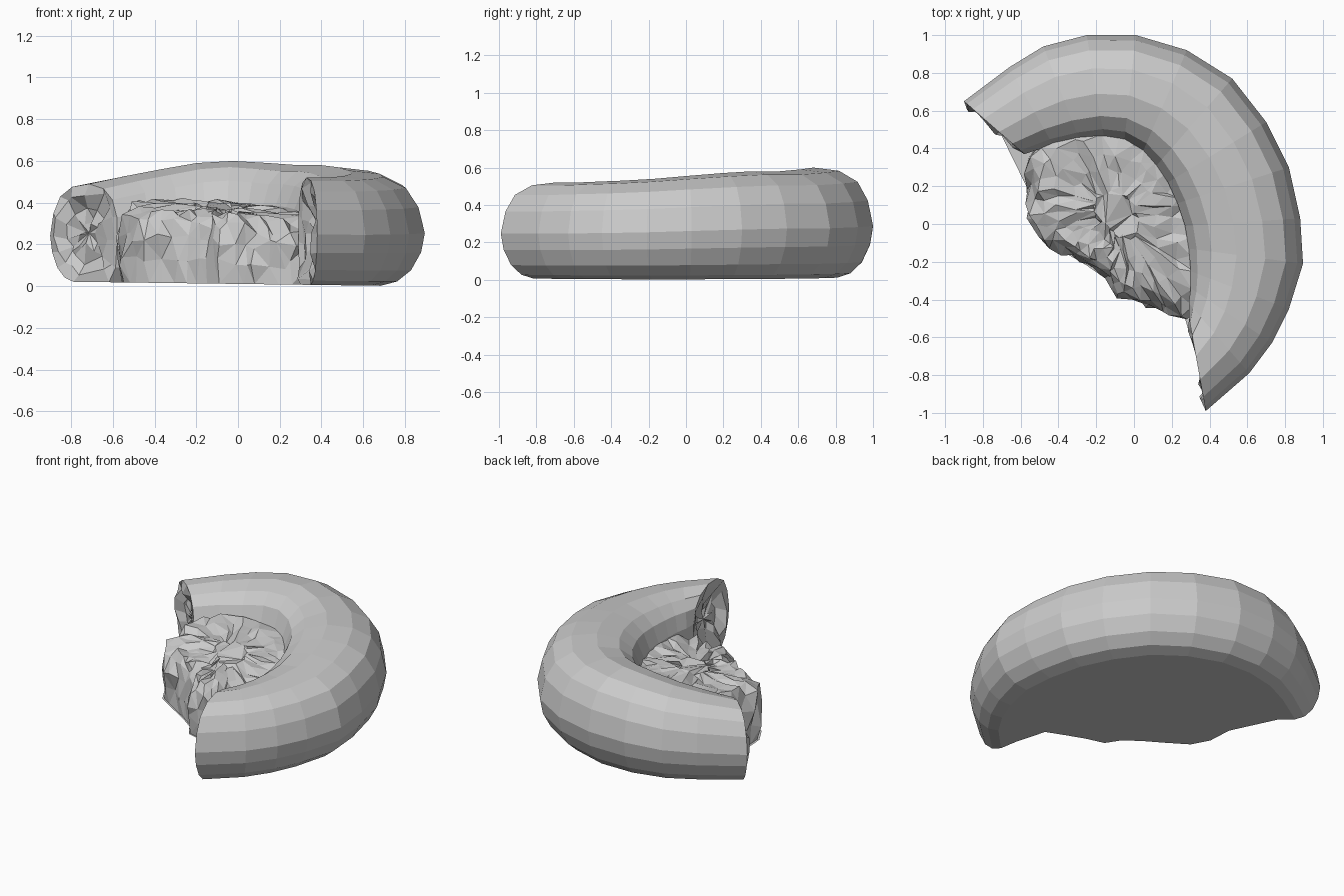
import bpy, bmesh, math, random
from mathutils import Vector

if "Cube" in bpy.data.objects:
    bpy.data.objects.remove(bpy.data.objects["Cube"])

random.seed(4)

# Plan stations along the crust: outer x, outer y, inner x, inner y, top z
STATIONS = [
    (-0.90, 0.65, -0.58, 0.37, 0.49), (-0.66, 0.83, -0.43, 0.42, 0.53),
    (-0.48, 0.94, -0.29, 0.45, 0.56), (-0.25, 1.00, -0.16, 0.465, 0.59),
    (0.01, 1.00, -0.05, 0.45, 0.60), (0.28, 0.92, 0.05, 0.39, 0.59),
    (0.52, 0.77, 0.12, 0.31, 0.58), (0.70, 0.54, 0.18, 0.22, 0.58),
    (0.82, 0.30, 0.23, 0.11, 0.57), (0.88, 0.03, 0.27, -0.01, 0.555),
    (0.895, -0.21, 0.29, -0.13, 0.54), (0.82, -0.45, 0.30, -0.25, 0.53),
    (0.73, -0.63, 0.30, -0.34, 0.525), (0.61, -0.79, 0.29, -0.42, 0.52),
    (0.38, -0.99, 0.29, -0.49, 0.52),
]
# Cross-section: across (0 inner, 1 outer), height fraction
SECTION = [(1, .47), (.95, .70), (.85, .87), (.67, .97), (.42, 1), (.20, .95),
           (.07, .84), (0, .66), (0, .40), (.02, .15), (.12, 0), (.65, 0),
           (.78, .04), (.89, .14), (.97, .30)]
# Outline of the torn centre, tucked under the crust on the far side
CENTRE = [(-0.57, 0.36), (-0.57, 0.20), (-0.56, 0.04), (-0.50, -0.07),
          (-0.37, -0.15), (-0.25, -0.22), (-0.15, -0.29), (-0.09, -0.38),
          (0.03, -0.41), (0.14, -0.45), (0.27, -0.50), (0.40, -0.42),
          (0.40, -0.20), (0.36, 0.00), (0.32, 0.17), (0.25, 0.32),
          (0.10, 0.46), (-0.08, 0.54), (-0.28, 0.53), (-0.45, 0.48)]
FREE = 11  # outline points that lie on the torn edge


def floor_z(x):
    return 0.011 - 0.013 * x


def jitter(amount):
    return Vector([random.uniform(-amount, amount) for _ in range(3)])


def bridge(bm, a, b):
    n = len(a)
    for i in range(n):
        bm.faces.new((a[i], a[(i + 1) % n], b[(i + 1) % n], b[i]))


def finish(bm, name):
    for v in bm.verts:
        v.co.z = max(v.co.z, 0)
    bmesh.ops.recalc_face_normals(bm, faces=bm.faces)
    mesh = bpy.data.meshes.new(name)
    bm.to_mesh(mesh)
    bm.free()
    obj = bpy.data.objects.new(name, mesh)
    bpy.context.collection.objects.link(obj)
    return obj


def torn_cap(bm, ring, inward):
    # Rough, slightly hollow bitten end
    mid = sum((v.co for v in ring), Vector()) / len(ring)
    last = ring
    for k, depth in ((0.82, 0.0), (0.55, 0.035), (0.28, 0.05)):
        new = [bm.verts.new(mid + (v.co - mid) * k + inward * depth + jitter(0.024))
               for v in ring]
        bridge(bm, last, new)
        last = new
    tip = bm.verts.new(mid + inward * 0.05)
    for i in range(len(last)):
        bm.faces.new((last[i], last[(i + 1) % len(last)], tip))


# Curved crust
bm = bmesh.new()
rings = []
for ox, oy, ix, iy, top in STATIONS:
    ring = []
    for u, v in SECTION:
        x, y = ix + (ox - ix) * u, iy + (oy - iy) * u
        base = floor_z(x)
        ring.append(bm.verts.new((x, y, base + (top - base) * v)))
    rings.append(ring)
for a, b in zip(rings, rings[1:]):
    bridge(bm, a, b)
torn_cap(bm, rings[0], Vector((0.6, 0.75, 0)))
torn_cap(bm, rings[-1], Vector((1, 0.2, 0)))
finish(bm, "crust")

# Torn centre
bm = bmesh.new()
outline = []
for i, p in enumerate(CENTRE):
    q = Vector(CENTRE[(i + 1) % len(CENTRE)])
    outline += [Vector(p), (Vector(p) + q) / 2]
mid = Vector((-0.10, 0.06))


def top_z(x, y):
    # Highest at the back and left, sagging toward the front right tear
    return 0.37 + 0.10 * min(y, 0.4) - 0.05 * max(0, x + 0.1)


layers = []
for k, lift in ((0.97, 0.0), (1.0, 0.3), (0.985, 0.62), (0.95, 0.86)):
    layer = []
    for i, p in enumerate(outline):
        q = mid + (p - mid) * k
        z = floor_z(q.x) * (1 - lift) + top_z(q.x, q.y) * lift
        torn = i < FREE * 2 - 1
        v = Vector((q.x, q.y, z))
        if torn and lift > 0:
            v += jitter(0.024)
        layer.append(bm.verts.new(v))
    layers.append(layer)
for k in (0.83, 0.66, 0.46, 0.24):
    layer = []
    for p in outline:
        q = mid + (p - mid) * k
        layer.append(bm.verts.new(Vector((q.x, q.y, top_z(q.x, q.y))) + jitter(0.02)))
    layers.append(layer)
for a, b in zip(layers, layers[1:]):
    bridge(bm, a, b)
bm.faces.new(layers[-1])
bm.faces.new(layers[0][::-1])
bmesh.ops.triangulate(bm, faces=bm.faces)
finish(bm, "torn_centre")

# Flat underside skin closing the gap between crust ends and centre
bm = bmesh.new()
edge = [(ix + (ox - ix) * .4, iy + (oy - iy) * .4) for ox, oy, ix, iy, _ in STATIONS]
edge += CENTRE[10:0:-1]
bm.faces.new([bm.verts.new((x, y, floor_z(x))) for x, y in edge])
bmesh.ops.triangulate(bm, faces=bm.faces)
finish(bm, "underside")
